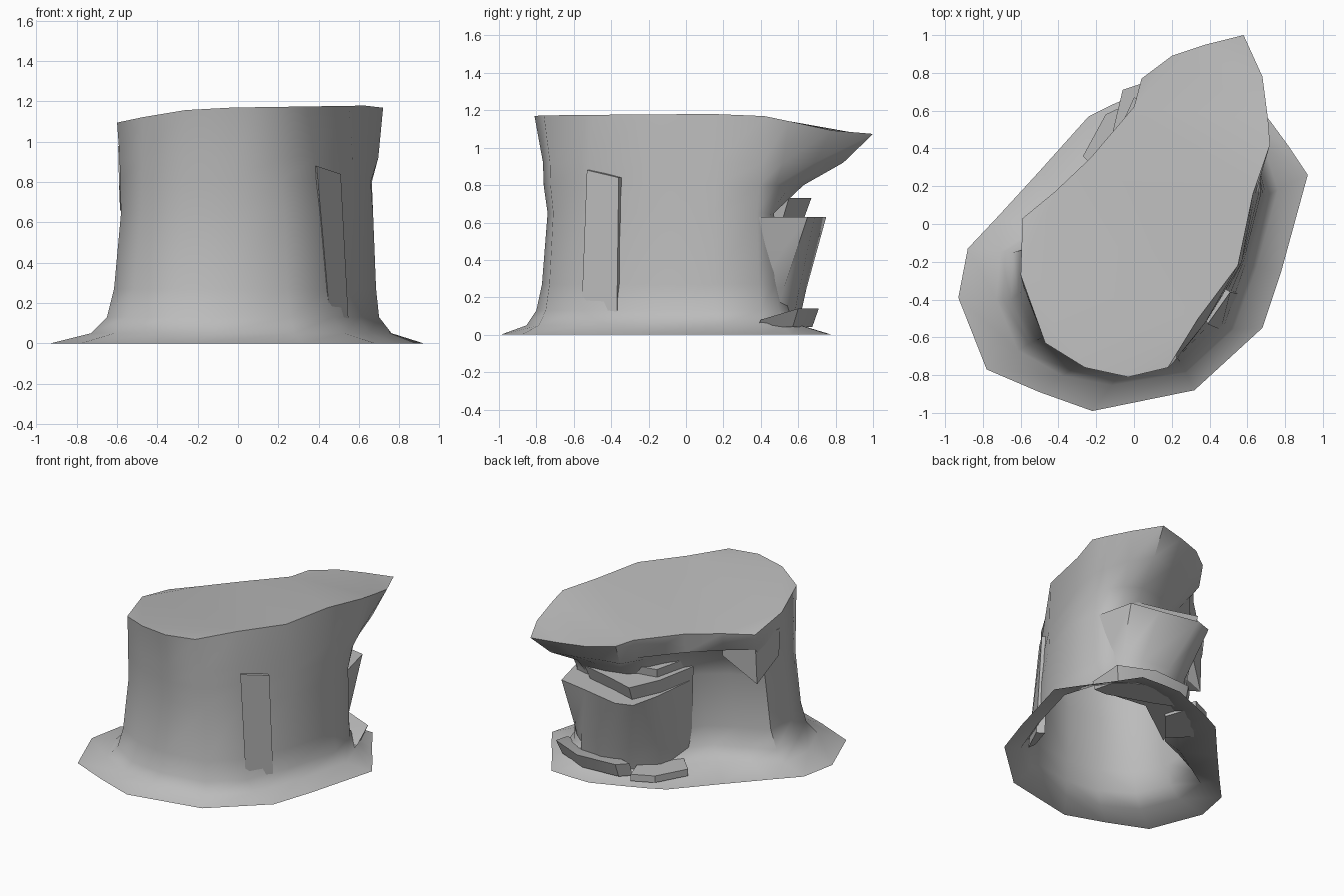
import bpy, bmesh, math
from mathutils import Vector

cube = bpy.data.objects.get("Cube")
if cube:
    bpy.data.objects.remove(cube, do_unlink=True)

GREY = (0.5, 0.5, 0.5, 1.0)
stone = bpy.data.materials.new("stone_grey")
stone.use_nodes = True
stone.diffuse_color = GREY
shader = next(n for n in stone.node_tree.nodes if n.type == 'BSDF_PRINCIPLED')
shader.inputs["Base Color"].default_value = GREY
shader.inputs["Roughness"].default_value = 0.9


def mix(a, b, t):
    """Blend two outlines; t is a number or a rule on the second outline's point."""
    result = []
    for p, q in zip(a, b):
        k = t(*q) if callable(t) else t
        result.append((p[0] + (q[0] - p[0]) * k, p[1] + (q[1] - p[1]) * k))
    return result


def lift(outline, height):
    """Place an outline at a height, given as a number or a rule on x and y."""
    return [Vector((x, y, height(x, y) if callable(height) else height)) for x, y in outline]


def loft(name, rings, closed_bottom=True, angle=30):
    """Skin a stack of matching rings, with a flat cap on the top."""
    bm = bmesh.new()
    rows = [[bm.verts.new(p) for p in ring] for ring in rings]
    count = len(rows[0])
    for low, high in zip(rows, rows[1:]):
        for i in range(count):
            j = (i + 1) % count
            bm.faces.new((low[i], low[j], high[j], high[i]))
    caps = [bm.faces.new(rows[-1])]
    if closed_bottom:
        caps.append(bm.faces.new(rows[0][::-1]))
    bmesh.ops.triangulate(bm, faces=caps)
    mesh = bpy.data.meshes.new(name)
    bm.to_mesh(mesh)
    bm.free()
    mesh.materials.append(stone)
    obj = bpy.data.objects.new(name, mesh)
    bpy.context.collection.objects.link(obj)
    bpy.ops.object.select_all(action='DESELECT')
    obj.select_set(True)
    bpy.context.view_layer.objects.active = obj
    bpy.ops.object.shade_smooth_by_angle(angle=math.radians(angle))


# Main cliff outlines, anticlockwise from the front
ground = [(-.22, -.99), (.32, -.88), (.68, -.55), (.78, -.25), (.92, .26), (.82, .41), (.71, .56),
          (.57, .77), (.4, .78), (.25, .78), (0, .68), (-.12, .63), (-.24, .57), (-.5, .28),
          (-.72, .04), (-.88, -.13), (-.93, -.39), (-.78, -.77), (-.5, -.89)]
foot = [(-.08, -.8), (.26, -.75), (.47, -.56), (.6, -.22), (.7, .15), (.64, .4), (.57, .5),
        (.48, .55), (.35, .55), (.2, .5), (.05, .4), (-.05, .3), (-.12, .18), (-.25, .03),
        (-.44, -.05), (-.64, -.15), (-.65, -.4), (-.55, -.63), (-.33, -.77)]
waist = [(-.05, -.74), (.23, -.71), (.4, -.53), (.58, -.2), (.67, .15), (.64, .38), (.58, .45),
         (.5, .47), (.4, .47), (.27, .46), (.12, .42), (0, .33), (-.08, .2), (-.16, .08),
         (-.33, -.05), (-.56, -.13), (-.58, -.35), (-.48, -.6), (-.28, -.7)]
summit = [(-.03, -.81), (.18, -.76), (.34, -.5), (.55, -.22), (.63, .16), (.72, .42), (.71, .55),
          (.68, .78), (.58, 1), (.38, .95), (.2, .89), (.04, .77), (0, .62), (-.23, .35),
          (-.42, .17), (-.59, .03), (-.6, -.27), (-.47, -.63), (-.26, -.76)]


def summit_height(x, y):
    back_drop = min(.105, .2 * max(0, y - .5 * x))
    return 1.17 + .015 * x - back_drop - .15 * max(0, -x - .2)


def overhang(x, y):
    if y < 0:
        return .35
    return .9 if x < .1 else .7


def undercut_height(x, y):
    return .86 if x < .05 and y > 0 else .8


loft("cliff", [
    lift(ground, 0),
    lift(mix(ground, foot, .72), .05),
    lift(foot, .13),
    lift(mix(foot, waist, .5), .27),
    lift(waist, .65),
    lift(mix(waist, summit, .3), undercut_height),
    lift(mix(waist, summit, overhang), .92),
    lift(summit, summit_height),
], closed_bottom=False, angle=52)

# Wedge hanging below the rim on the back right
wedge_top = [(-.35, -.1), (-.4, .14), (-.58, .015), (-.595, -.26), (-.5, -.3)]
wedge_low = [(-.35, -.1), (-.39, .13), (-.585, 0), (-.59, -.25), (-.5, -.3)]
loft("hanging_wedge", [
    lift(wedge_low, lambda x, y: .87 - .45 * max(0, -x - .39) - .5 * max(0, y + .25) * (x < -.5)),
    lift(wedge_top, .98),
])

# Undercut block below the overhang at the back
block_low = [(.25, .42), (.57, .38), (.54, .47), (.47, .57), (.3, .6), (.1, .54), (-.07, .4), (-.14, .14)]
block_top = [(.25, .35), (.64, .36), (.57, .65), (.35, .69), (.06, .75), (-.06, .71), (-.11, .5), (-.15, .13)]
loft("rear_block", [
    lift(block_low, .05),
    lift(mix(block_low, block_top, .3), .25),
    lift(block_top, .63),
], angle=52)


# Broken ledges around the block: outline, bottom, top, bottom scale
def sloping_shelf(x, y):
    return .05 + .3 * min(max(0, y - .3), .3)


ledges = {
    "low_ledge": ([(.6, .4), (.7, .4), (.65, .6), (.4, .71), (.1, .69), (.03, .62), (.25, .52)],
                  .04, sloping_shelf, .95),
    "ground_chip": ([(-.11, .2), (.08, .42), (0, .65), (-.15, .58), (-.27, .36)], .03, .08, 1),
    "upper_block": ([(.3, .35), (.45, .55), (.2, .61), (0, .67), (-.1, .45), (-.16, .14), (0, .2)],
                    .6, .73, .93),
    "upper_shelf": ([(.1, .25), (.24, .4), (.1, .46), (-.06, .43), (-.13, .14)], .7, .79, .97),
}
for name, (outline, bottom, top, scale) in ledges.items():
    low = [(x * scale, y * scale) for x, y in outline]
    loft(name, [lift(low, bottom), lift(outline, top)])

# Flat split face on the front of the wall
slab_low = [(.46, -.56), (.55, -.37), (.5, -.34), (.45, -.5)]
slab_top = [(.39, -.53), (.51, -.36), (.46, -.33), (.37, -.48)]
loft("split_slab", [
    lift(slab_low, .08),
    lift(slab_top, lambda x, y: .88 if x < .4 else .84),
])
